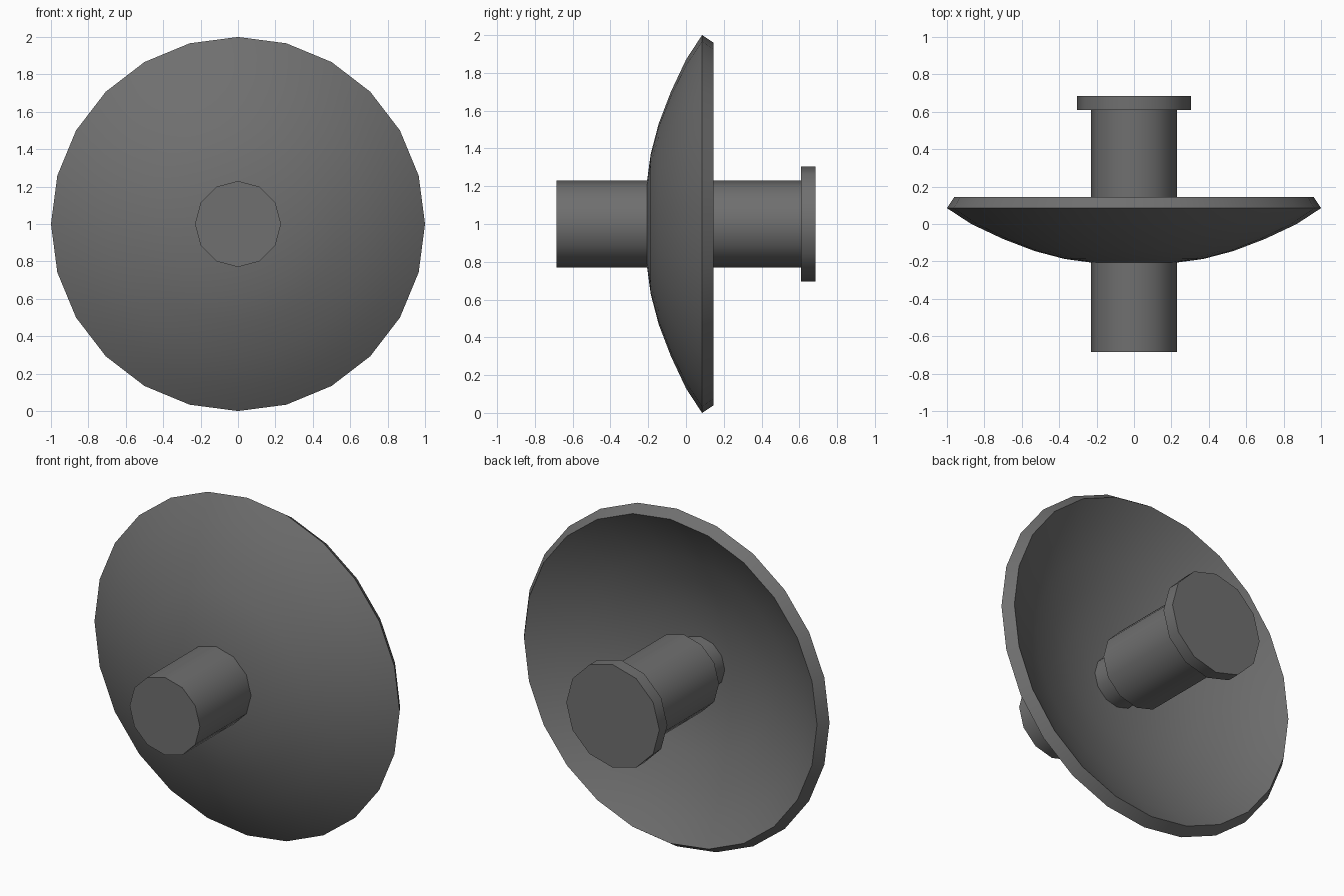
import bpy, bmesh, math

if "Cube" in bpy.data.objects:
    bpy.data.objects.remove(bpy.data.objects["Cube"])

grey = bpy.data.materials.new("dark grey")
grey.diffuse_color = (0.16, 0.16, 0.16, 1)
grey.use_nodes = True
grey.node_tree.nodes["Principled BSDF"].inputs["Base Color"].default_value = grey.diffuse_color


def lathe(name, profile, sides):
    """Revolve (radius, y) points about the y axis at height z = 1."""
    bm = bmesh.new()
    rings = []
    for r, y in profile:
        if r == 0:
            rings.append([bm.verts.new((0, y, 1))] * sides)
        else:
            rings.append([bm.verts.new((r * math.sin(2 * math.pi * i / sides), y,
                                        1 + r * math.cos(2 * math.pi * i / sides)))
                          for i in range(sides)])
    for a, b in zip(rings, rings[1:]):
        for i in range(sides):
            j = (i + 1) % sides
            bm.faces.new(dict.fromkeys((a[i], a[j], b[j], b[i])))
    # close open ends with a flat cap
    for ring, (r, y) in ((rings[0], profile[0]), (rings[-1], profile[-1])):
        if r > 0:
            bm.faces.new(ring)
    bmesh.ops.recalc_face_normals(bm, faces=bm.faces)
    mesh = bpy.data.meshes.new(name)
    bm.to_mesh(mesh)
    bm.free()
    mesh.materials.append(grey)
    obj = bpy.data.objects.new(name, mesh)
    bpy.context.collection.objects.link(obj)
    bpy.ops.object.select_all(action='DESELECT')
    obj.select_set(True)
    bpy.context.view_layer.objects.active = obj
    bpy.ops.object.shade_smooth_by_angle(angle=math.radians(35))
    return obj


# shallow dish: domed front, bevelled rim, hollow back
outer = [(0, -0.22), (0.2, -0.21), (0.37, -0.187), (0.53, -0.145),
         (0.70, -0.08), (0.87, 0.0), (1.0, 0.085)]
inner = [(0.96, 0.145), (0.835, 0.062), (0.67, -0.014), (0.51, -0.075),
         (0.355, -0.117), (0.19, -0.14), (0, -0.148)]
lathe("dish", outer + inner, 24)

# front post, rear post with narrow neck, and end flange
lathe("front_post", [(0.23, -0.685), (0.23, -0.18)], 12)
lathe("rear_neck", [(0.155, -0.17), (0.155, 0.03)], 12)
lathe("rear_post", [(0.23, 0.02), (0.23, 0.61)], 12)
lathe("end_flange", [(0.305, 0.61), (0.305, 0.685)], 12)
